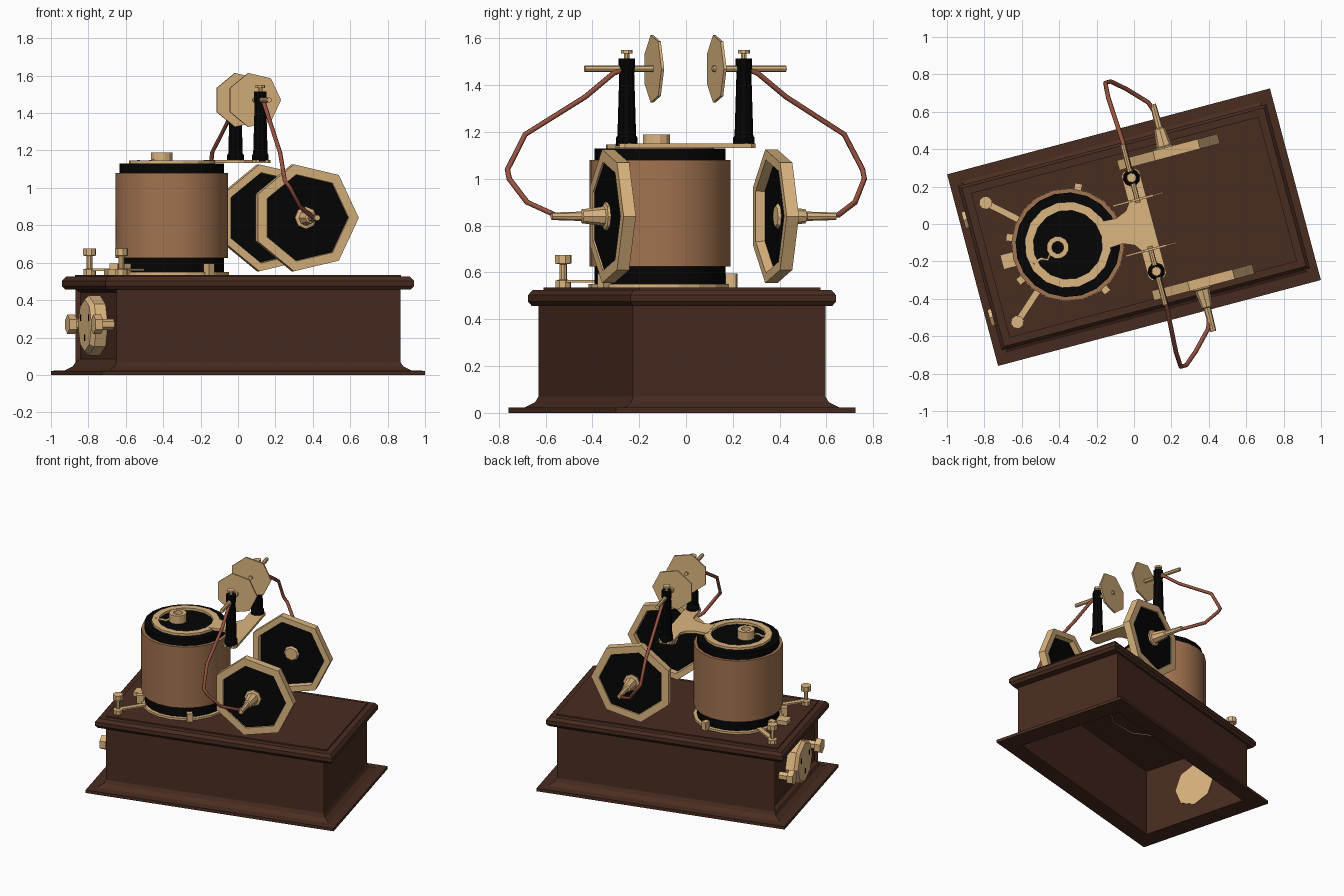
import bpy, bmesh, math
from mathutils import Matrix, Vector

cube = bpy.data.objects.get("Cube")
if cube:
    bpy.data.objects.remove(cube)

# The whole machine stands turned on the ground
ROOT = Matrix.Translation((0, -0.017, 0)) @ Matrix.Rotation(math.radians(14.9), 4, 'Z')


def material(name, color):
    m = bpy.data.materials.new(name)
    m.use_nodes = True
    m.diffuse_color = (*color, 1)
    bsdf = next(n for n in m.node_tree.nodes if n.type == 'BSDF_PRINCIPLED')
    bsdf.inputs["Base Color"].default_value = (*color, 1)
    bsdf.inputs["Roughness"].default_value = 0.6
    return m


WOOD = material("dark wood", (0.066, 0.025, 0.0145))
BRASS = material("pale brass", (0.72, 0.465, 0.215))
BLACK = material("black", (0.0015, 0.0015, 0.0015))
TAN = material("brown winding", (0.36, 0.172, 0.08))
COPPER = material("copper", (0.31, 0.085, 0.053))


def finish(name, bm, mats, loc=(0, 0, 0), rot=None, smooth=False):
    bmesh.ops.remove_doubles(bm, verts=bm.verts, dist=1e-5)
    bmesh.ops.recalc_face_normals(bm, faces=bm.faces)
    if smooth:
        for f in bm.faces:
            f.smooth = True
        for e in bm.edges:
            e.smooth = e.is_manifold and e.calc_face_angle() < 0.6
    me = bpy.data.meshes.new(name)
    bm.to_mesh(me)
    bm.free()
    for m in mats:
        me.materials.append(m)
    ob = bpy.data.objects.new(name, me)
    bpy.context.collection.objects.link(ob)
    ob.matrix_world = ROOT @ Matrix.Translation(loc) @ (rot or Matrix())
    return ob


def lathe(name, profile, segs, mats, loc=(0, 0, 0), rot=None, smooth=False, closed=False, rule=None):
    """Turn an (r, z) profile about z; rule(radius) picks a material slot."""
    bm = bmesh.new()
    rings = []
    for i in range(segs):
        a = math.tau * i / segs
        rings.append([bm.verts.new((r * math.cos(a), r * math.sin(a), z)) for r, z in profile])
    n = len(profile)
    for i in range(segs):
        a, b = rings[i], rings[(i + 1) % segs]
        for j in range(n if closed else n - 1):
            k = (j + 1) % n
            f = bm.faces.new((a[j], a[k], b[k], b[j]))
            if rule:
                f.material_index = rule((profile[j][0] + profile[k][0]) / 2)
    bmesh.ops.dissolve_degenerate(bm, dist=1e-5, edges=bm.edges)
    return finish(name, bm, mats, loc, rot, smooth)


def box(name, size, mat, loc, turn=0):
    bm = bmesh.new()
    bmesh.ops.create_cube(bm, size=1)
    bmesh.ops.scale(bm, vec=size, verts=bm.verts)
    return finish(name, bm, [mat], loc, Matrix.Rotation(turn, 4, 'Z'))


def prism(name, outline, z, height, mat):
    bm = bmesh.new()
    f = bm.faces.new([bm.verts.new((x, y, z)) for x, y in outline])
    ext = bmesh.ops.extrude_face_region(bm, geom=[f])
    bmesh.ops.translate(bm, vec=(0, 0, height),
                        verts=[v for v in ext["geom"] if isinstance(v, bmesh.types.BMVert)])
    return finish(name, bm, [mat])


def tube(name, points, radius, mat):
    cu = bpy.data.curves.new(name, 'CURVE')
    cu.dimensions = '3D'
    cu.bevel_depth, cu.bevel_resolution, cu.use_fill_caps = radius, 1, True
    sp = cu.splines.new('POLY')
    sp.points.add(len(points) - 1)
    for p, co in zip(sp.points, points):
        p.co = (*co, 1)
    cu.materials.append(mat)
    ob = bpy.data.objects.new(name, cu)
    bpy.context.collection.objects.link(ob)
    ob.matrix_world = ROOT


# Moulded wooden box, hollow and open below: (half x, half y, height) from lid to inner ceiling
steps = [(0.795, 0.40, 0.535), (0.795, 0.40, 0.525), (0.835, 0.438, 0.525), (0.853, 0.454, 0.503),
         (0.853, 0.454, 0.475), (0.838, 0.44, 0.456), (0.785, 0.425, 0.456), (0.785, 0.425, 0.07),
         (0.798, 0.437, 0.046), (0.835, 0.472, 0.024), (0.893, 0.53, 0.022), (0.893, 0.53, 0),
         (0.755, 0.41, 0), (0.755, 0.41, 0.505)]
bm = bmesh.new()
loops = [[bm.verts.new((sx * hx, sy * hy, z)) for sx, sy in ((-1, -1), (1, -1), (1, 1), (-1, 1))]
         for hx, hy, z in steps]
for a, b in zip(loops, loops[1:]):
    for i in range(4):
        bm.faces.new((a[i], a[(i + 1) % 4], b[(i + 1) % 4], b[i]))
bm.faces.new(loops[0])
bm.faces.new(loops[-1])
bmesh.ops.recalc_face_normals(bm, faces=bm.faces)
end_face = [f for f in bm.faces if f.normal.x < -0.99 and f.calc_area() > 0.2
            and f.calc_center_median().x < -0.76]
bmesh.ops.inset_individual(bm, faces=end_face, thickness=0.02, depth=-0.022)
finish("wooden_box", bm, [WOOD])

# Drum: black core, brown winding, brass rings
DX = -0.366
lathe("drum", [(0, 0.55), (0.28, 0.55), (0.28, 0.625), (0.302, 0.625), (0.302, 1.08), (0.28, 1.08),
               (0.28, 1.13), (0, 1.13)], 20, [BLACK, TAN], (DX, 0, 0), smooth=True,
      rule=lambda r: int(r > 0.285))
lathe("drum_foot_ring", [(0, 0.533), (0.305, 0.533), (0.305, 0.55), (0, 0.55)], 20, [BRASS], (DX, 0, 0))
lathe("drum_top_ring", [(0.185, 1.128), (0.232, 1.128), (0.232, 1.147), (0.185, 1.147)], 16, [BRASS],
      (DX, 0, 0), closed=True)
lathe("drum_cup", [(0.032, 1.12), (0.06, 1.12), (0.06, 1.19), (0.032, 1.19)], 12, [BRASS],
      (-0.422, 0, 0), closed=True)
tube("cup_wire", [(-0.46, -0.01, 1.15), (-0.49, -0.05, 1.142), (-0.525, -0.035, 1.138), (-0.57, -0.05, 1.142)],
     0.008, BRASS)
for angle in (-158, -65, 65, 158):
    a = math.radians(angle)
    box("drum_clip", (0.045, 0.04, 0.06), BRASS,
        (DX + 0.31 * math.cos(a), 0.31 * math.sin(a), 0.565), a)
box("drum_back_clip", (0.08, 0.08, 0.03), BRASS, (DX - 0.325, 0, 0.55))

# Bracket carrying the two pillars
half = [(-0.17, 0.075), (-0.08, 0.07), (-0.02, 0.095), (0.005, 0.13), (0.005, 0.28), (0.02, 0.3),
        (0.09, 0.3), (0.105, 0.28)]
prism("bracket", half + [(x, -y) for x, y in reversed(half)], 1.132, 0.018, BRASS)

for side, word, shift in ((-1, "front", 0.013), (1, "back", -0.026)):
    out = Matrix.Rotation(-side * math.pi / 2, 4, 'X')   # local z points outward
    # Pillar with cap screw, rod and small plate
    lathe(word + "_pillar", [(0, 1.14), (0.046, 1.14), (0.046, 1.175), (0.04, 1.185), (0.032, 1.45),
                             (0.035, 1.47), (0.035, 1.515), (0, 1.515)], 10, [BLACK],
          (0.055, side * 0.259, 0))
    lathe(word + "_pillar_screw", [(0, 1.51), (0.012, 1.51), (0.012, 1.535), (0.026, 1.535),
                                   (0.026, 1.55), (0, 1.55)], 8, [BRASS], (0.055, side * 0.259, 0))
    lathe(word + "_rod", [(0, 0.12), (0.014, 0.12), (0.014, 0.445), (0, 0.445)], 8, [BRASS],
          (0.055, 0, 1.47), out)
    lathe(word + "_small_plate", [(0, 0.132), (0.148, 0.132), (0.148, 0.144), (0, 0.144)], 7, [BRASS],
          (0.052, 0, 1.47), out)

    # Large seven sided disc: brass rim, black face flush outside and sunk deep inside
    hub = (0.267, side * shift, 0.84)
    lathe(word + "_large_disc", [(0, 0.38), (0.245, 0.38), (0.248, 0.34), (0.293, 0.34), (0.293, 0.394),
                                 (0.238, 0.394), (0.235, 0.388), (0, 0.388)], 7, [BRASS, BLACK],
          hub, out, rule=lambda r: int(r < 0.2))
    lathe(word + "_disc_spindle", [(0, 0.368), (0.045, 0.368), (0.06, 0.385), (0.06, 0.4),
                                   (0.042, 0.405), (0.03, 0.5), (0.02, 0.505), (0.016, 0.635), (0, 0.635)],
          8, [BRASS], hub, out)

    # Bent copper pipe from rod to spindle
    path = [(0.06, 0.26, 1.475), (0.06, 0.32, 1.45), (0.06, 0.444, 1.35), (0.045, 0.705, 1.19),
            (0.05, 0.785, 1.04), (0.08, 0.785, 1.0), (0.15, 0.725, 0.9), (0.245, 0.625, 0.845),
            (0.267, 0.56, 0.84)]
    tube(word + "_copper_pipe", [(x, side * y, z) for x, y, z in path], 0.012, COPPER)

    # Binding post with strap to the drum
    post = Vector((-0.733, side * 0.33, 0))
    lathe(word + "_binding_post", [(0, 0.533), (0.034, 0.533), (0.034, 0.565), (0.016, 0.57), (0.016, 0.635),
                                   (0.036, 0.638), (0.036, 0.675), (0, 0.675)], 8, [BRASS], post)
    run = Vector((DX, 0, 0)) - post
    mid = post + run * 0.2
    box(word + "_post_strap", (run.length * 0.4, 0.035, 0.012), BRASS, (mid.x, mid.y, 0.562),
        math.atan2(run.y, run.x))

# Dial and two knobs on the sunken end panel of the box
end = Matrix.Rotation(-math.pi / 2, 4, 'Y')
lathe("end_dial", [(0, 0.751), (0.16, 0.751), (0.16, 0.825), (0.14, 0.848), (0, 0.848)],
      8, [BRASS], (0, 0, 0.265), end)
for y, z in ((-0.08, 0.305), (0.08, 0.305), (0, 0.2)):
    box("dial_slot", (0.006, 0.01, 0.035), BLACK, (-0.848, y, z))
for side in (-1, 1):
    lathe("end_knob", [(0, 0.757), (0.03, 0.757), (0.03, 0.825), (0.052, 0.83), (0.052, 0.872), (0, 0.872)],
          6, [BRASS], (0, side * 0.27, 0.27), end)

# Loose wire under the lid
tube("inner_wire", [(0.1, -0.12, 0.5), (-0.05, -0.2, 0.5), (-0.25, -0.18, 0.5), (-0.4, -0.05, 0.5)],
     0.004, BRASS)
